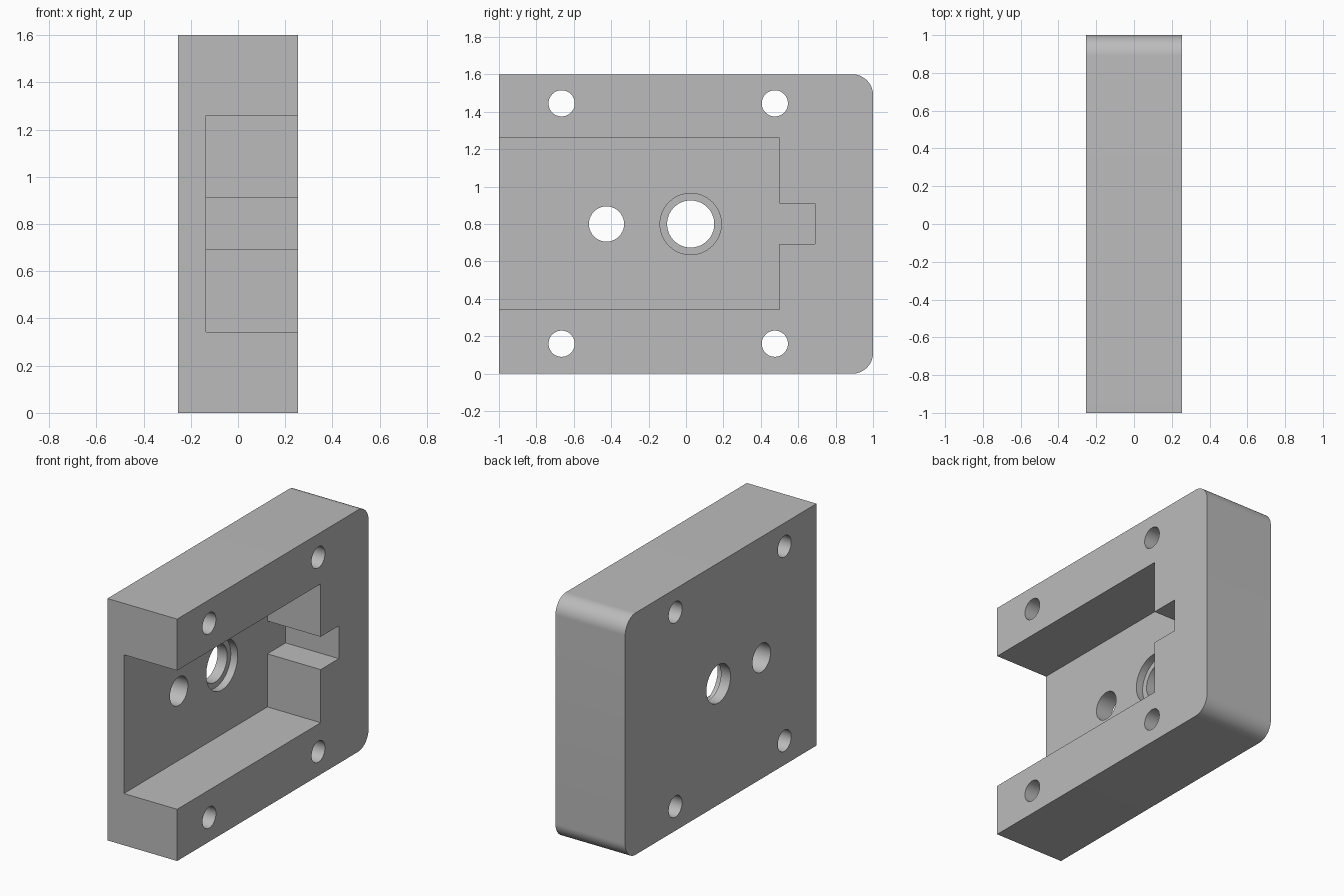
import bpy
import bmesh
import math
from mathutils import Matrix

cube = bpy.data.objects.get("Cube")
if cube:
    bpy.data.objects.remove(cube, do_unlink=True)

HALF_X = 0.255      # half the block thickness
FLOOR_X = -0.135    # pocket floor
HEIGHT = 1.6
MID_Z = HEIGHT / 2

grey = bpy.data.materials.new("plain grey")
grey.use_nodes = True
grey.diffuse_color = (0.5, 0.5, 0.5, 1)
grey.node_tree.nodes["Principled BSDF"].inputs["Base Color"].default_value = (0.5, 0.5, 0.5, 1)


def make_object(name, bm):
    bmesh.ops.recalc_face_normals(bm, faces=bm.faces[:])
    mesh = bpy.data.meshes.new(name)
    bm.to_mesh(mesh)
    bm.free()
    mesh.materials.append(grey)
    obj = bpy.data.objects.new(name, mesh)
    bpy.context.collection.objects.link(obj)
    return obj


def prism(name, outline, x0, x1):
    """Extrude a (y, z) outline along x."""
    bm = bmesh.new()
    face = bm.faces.new([bm.verts.new((x0, y, z)) for y, z in outline])
    moved = bmesh.ops.extrude_face_region(bm, geom=[face])["geom"]
    verts = [v for v in moved if isinstance(v, bmesh.types.BMVert)]
    bmesh.ops.translate(bm, verts=verts, vec=(x1 - x0, 0, 0))
    return make_object(name, bm)


def drill(name, y, z, radius, x0=-0.4, x1=0.4):
    """Cylinder along x."""
    bm = bmesh.new()
    place = Matrix.Translation(((x0 + x1) / 2, y, z)) @ Matrix.Rotation(math.pi / 2, 4, "Y")
    bmesh.ops.create_cone(bm, cap_ends=True, segments=64, radius1=radius,
                          radius2=radius, depth=x1 - x0, matrix=place)
    return make_object(name, bm)


# Block with two rounded back corners
R = 0.11
outline = [(-1, HEIGHT), (-1, 0)]
for cz, start in ((R, -90), (HEIGHT - R, 0)):
    for i in range(17):
        a = math.radians(start + i * 90 / 16)
        outline.append((1 - R + R * math.cos(a), cz + R * math.sin(a)))
block = prism("mounting_block", outline, -HALF_X, HALF_X)

# Pocket open at the front, with a narrow notch at its back end
low, high, n_low, n_high = 0.342, 1.26, 0.693, 0.91
pocket = [(-1.2, low), (0.5, low), (0.5, n_low), (0.69, n_low),
          (0.69, n_high), (0.5, n_high), (0.5, high), (-1.2, high)]
cutters = [prism("pocket_cutter", pocket, FLOOR_X, 0.4)]

# Corner bolt holes, small floor hole, stepped main hole
for y in (-0.665, 0.475):
    for z in (0.16, 1.445):
        cutters.append(drill("bolt_hole_cutter", y, z, 0.07))
cutters.append(drill("small_hole_cutter", -0.425, MID_Z, 0.094))
cutters.append(drill("main_hole_cutter", 0.025, MID_Z, 0.126))
cutters.append(drill("counterbore_cutter", 0.025, MID_Z, 0.164, FLOOR_X - 0.05, 0.1))

for cutter in cutters:
    mod = block.modifiers.new(cutter.name, "BOOLEAN")
    mod.operation = "DIFFERENCE"
    mod.solver = "EXACT"
    mod.object = cutter

# Apply the cuts and remove the cutters
bpy.context.view_layer.update()
graph = bpy.context.evaluated_depsgraph_get()
result = bpy.data.meshes.new_from_object(block.evaluated_get(graph))
block.modifiers.clear()
block.data = result
for cutter in cutters:
    bpy.data.objects.remove(cutter, do_unlink=True)

bpy.ops.object.select_all(action="DESELECT")
block.select_set(True)
bpy.context.view_layer.objects.active = block
bpy.ops.object.shade_smooth_by_angle(angle=math.radians(30))
